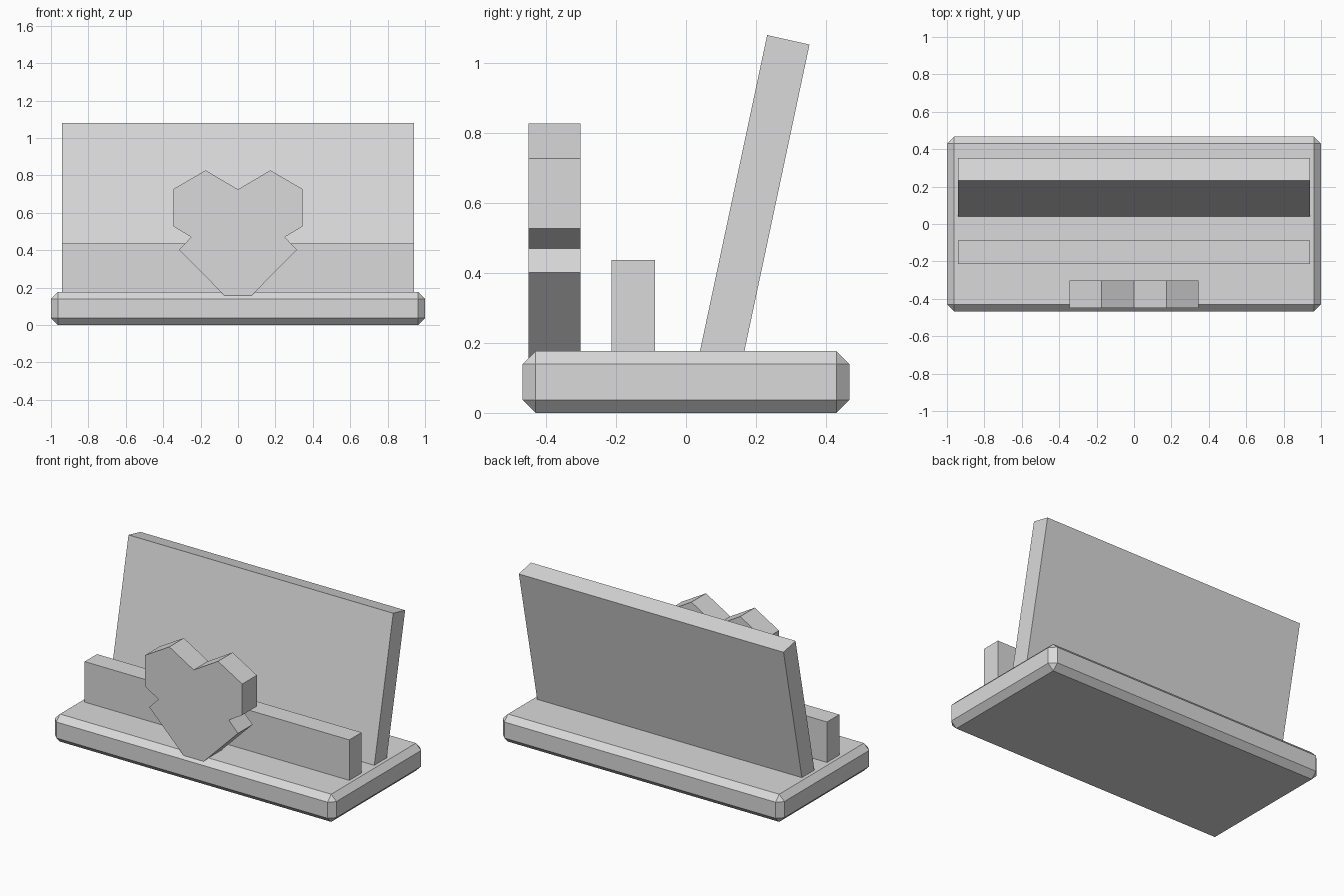
import bpy, bmesh
from math import radians, tan

cube = bpy.data.objects.get("Cube")
if cube:
    bpy.data.objects.remove(cube, do_unlink=True)

# Single plain grey
grey = bpy.data.materials.new("light grey")
grey.use_nodes = True
colour = (0.7, 0.7, 0.7, 1)
grey.diffuse_color = colour
grey.node_tree.nodes["Principled BSDF"].inputs["Base Color"].default_value = colour


def extrude(name, profile, to_3d, start, end):
    """Closed prism: a 2D profile swept between two depths."""
    bm = bmesh.new()
    rings = [[bm.verts.new(to_3d(a, b, d)) for a, b in profile] for d in (start, end)]
    bm.faces.new(rings[0])
    bm.faces.new(rings[1])
    n = len(profile)
    for i in range(n):
        j = (i + 1) % n
        bm.faces.new((rings[0][i], rings[0][j], rings[1][j], rings[1][i]))
    bmesh.ops.recalc_face_normals(bm, faces=bm.faces)
    mesh = bpy.data.meshes.new(name)
    bm.to_mesh(mesh)
    bm.free()
    mesh.materials.append(grey)
    obj = bpy.data.objects.new(name, mesh)
    bpy.context.collection.objects.link(obj)
    return obj


def along_x(y, z, x):
    return (x, y, z)


def along_y(x, z, y):
    return (x, y, z)


def rectangle(y0, y1, z0, z1):
    return [(y0, z0), (y1, z0), (y1, z1), (y0, z1)]


# Chamfered base slab
base = extrude("base", rectangle(-0.467, 0.467, 0, 0.177), along_x, -1, 1)
bevel = base.modifiers.new("chamfer", "BEVEL")
bevel.width = 0.037
bevel.segments = 1

# Upright front ledge, sunk into the base
extrude("front_ledge", rectangle(-0.213, -0.088, 0.1, 0.437), along_x, -0.94, 0.94)

# Back rest, leaning back, with its foot inside the base
foot = 0.1
shift = (0.177 - foot) * tan(radians(12))
rest = [(0.04 - shift, foot), (0.167 - shift, foot), (0.353, 1.053), (0.232, 1.08)]
extrude("back_rest", rest, along_x, -0.94, 0.94)

# Faceted heart: right half of the outline, mirrored
half = [(0.173, 0.827), (0.345, 0.727), (0.345, 0.527),
        (0.25, 0.47), (0.315, 0.402), (0.072, 0.157)]
outline = [(0, 0.725)] + half + [(-x, z) for x, z in reversed(half)]
extrude("heart", outline, along_y, -0.45, -0.302)
